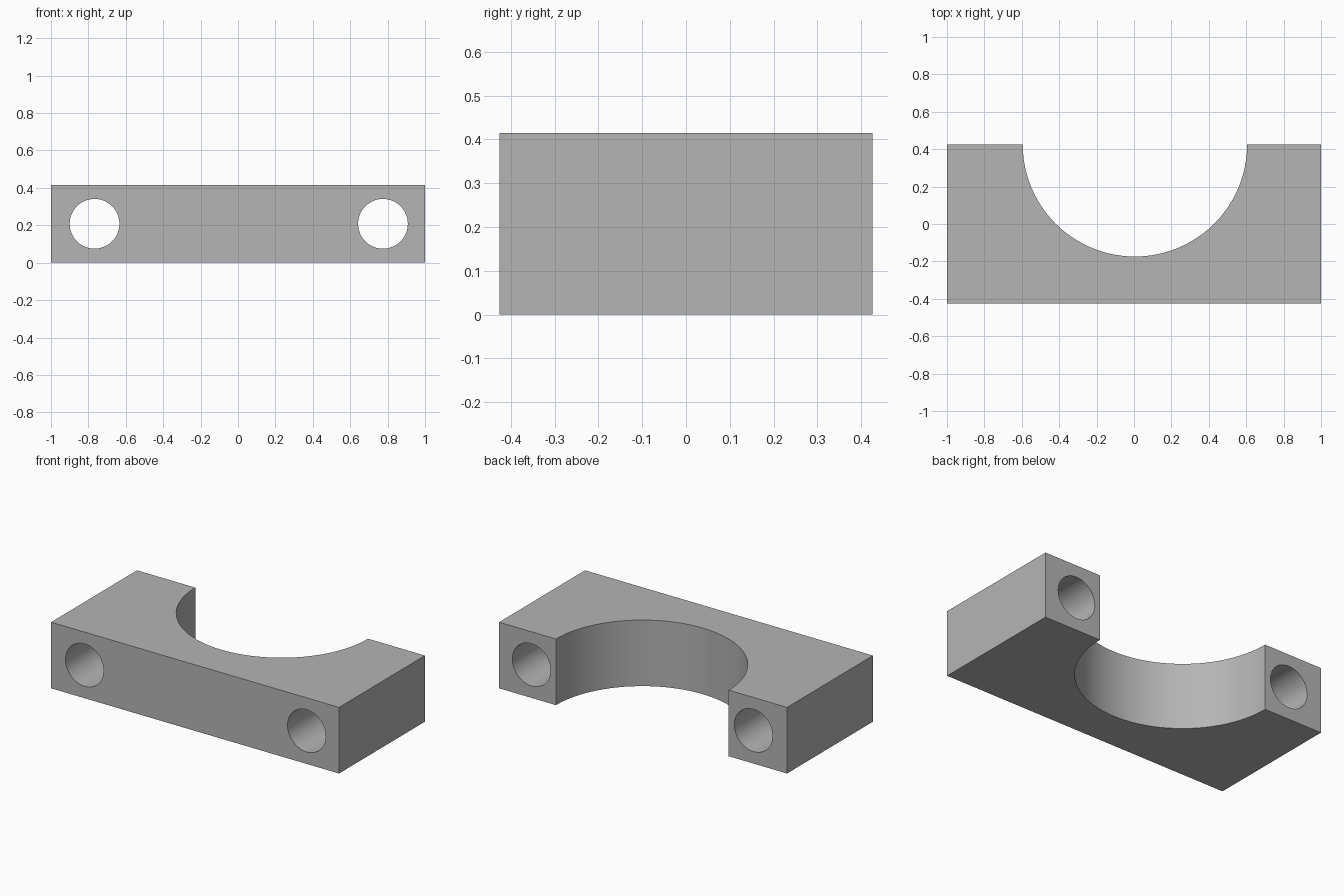
import bpy, bmesh, math

if "Cube" in bpy.data.objects:
    bpy.data.objects.remove(bpy.data.objects["Cube"])

HALF_D, HEIGHT = 0.426, 0.415
ARC_X, ARC_R, STEPS = 0.005, 0.60, 48

grey = bpy.data.materials.new("grey")
grey.diffuse_color = (0.46, 0.46, 0.46, 1)
grey.use_nodes = True
grey.node_tree.nodes["Principled BSDF"].inputs["Base Color"].default_value = grey.diffuse_color

# Clamp block: rectangle with a half-round saddle, extruded upward
outline = [(-1, HALF_D), (-1, -HALF_D), (1, -HALF_D), (1, HALF_D)]
for i in range(STEPS + 1):
    a = -math.pi * i / STEPS
    outline.append((ARC_X + ARC_R * math.cos(a), HALF_D + ARC_R * math.sin(a)))

bm = bmesh.new()
face = bm.faces.new([bm.verts.new((x, y, 0)) for x, y in outline])
top = bmesh.ops.extrude_face_region(bm, geom=[face])["geom"]
bmesh.ops.translate(bm, vec=(0, 0, HEIGHT),
                    verts=[g for g in top if isinstance(g, bmesh.types.BMVert)])
bmesh.ops.recalc_face_normals(bm, faces=bm.faces)
mesh = bpy.data.meshes.new("clamp_block")
bm.to_mesh(mesh)
bm.free()
mesh.materials.append(grey)
block = bpy.data.objects.new("clamp_block", mesh)
bpy.context.collection.objects.link(block)

# Bolt holes running front to back
for x in (-0.767, 0.775):
    bpy.ops.mesh.primitive_cylinder_add(vertices=48, radius=0.133, depth=1.2,
                                        location=(x, 0, 0.208),
                                        rotation=(math.pi / 2, 0, 0))
    cutter = bpy.context.object
    cutter.name = "bolt_hole_cutter"
    cutter.hide_render = True
    cutter.data.materials.append(grey)
    mod = block.modifiers.new("bolt_hole", 'BOOLEAN')
    mod.operation, mod.solver, mod.object = 'DIFFERENCE', 'EXACT', cutter
    bpy.context.view_layer.objects.active = block
    bpy.ops.object.modifier_apply(modifier=mod.name)
    bpy.data.objects.remove(cutter)

# Smooth round walls, sharp edges
bpy.ops.object.select_all(action='DESELECT')
block.select_set(True)
bpy.context.view_layer.objects.active = block
bpy.ops.object.shade_smooth_by_angle(angle=math.radians(30))
